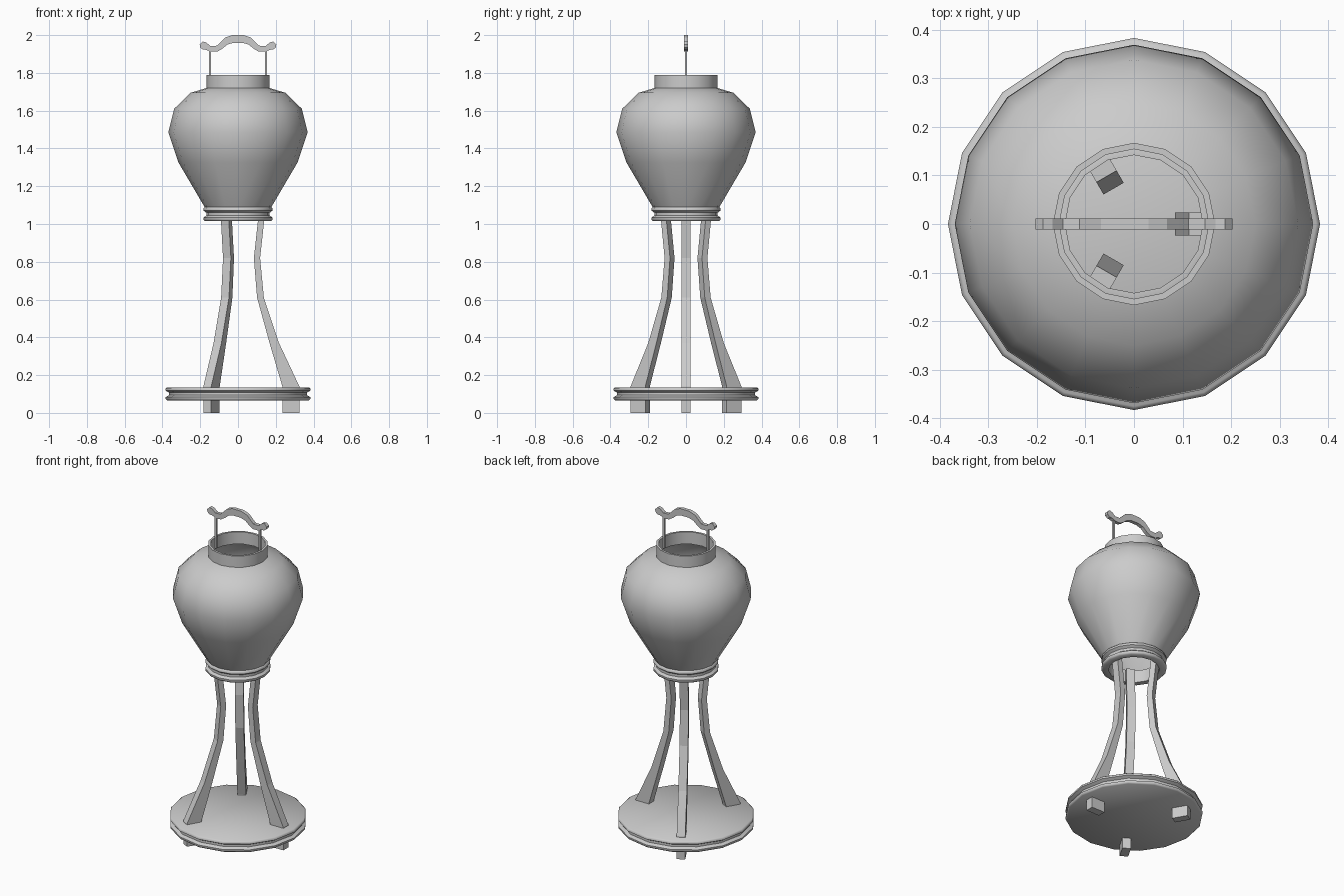
import bpy, bmesh, math
from mathutils import Matrix

if "Cube" in bpy.data.objects:
    bpy.data.objects.remove(bpy.data.objects["Cube"])

SIDES = 16


def finish(bm, name, smooth_angle=None, closed=True):
    if closed:
        bmesh.ops.recalc_face_normals(bm, faces=bm.faces[:])
    me = bpy.data.meshes.new(name)
    bm.to_mesh(me)
    bm.free()
    if smooth_angle is not None:
        for p in me.polygons:
            p.use_smooth = True
        me.set_sharp_from_angle(angle=math.radians(smooth_angle))
    ob = bpy.data.objects.new(name, me)
    bpy.context.collection.objects.link(ob)
    return ob


def lathe(name, profile, angle, loop=False, cap=False):
    """Revolve (radius, z) points, listed bottom to top on the outside."""
    bm = bmesh.new()
    rings = []
    for r, z in profile:
        rings.append([bm.verts.new((r * math.cos(2 * math.pi * i / SIDES),
                                    r * math.sin(2 * math.pi * i / SIDES), z))
                      for i in range(SIDES)])
    pairs = list(zip(rings, rings[1:]))
    if loop:
        pairs.append((rings[-1], rings[0]))
    for a, b in pairs:
        for i in range(SIDES):
            j = (i + 1) % SIDES
            bm.faces.new((a[i], a[j], b[j], b[i]))
    if cap:
        bm.faces.new(rings[0][::-1])
        bm.faces.new(rings[-1])
    return finish(bm, name, angle, closed=loop or cap)


def strip(name, side_a, side_b, half_width, turn=0.0):
    """Bar in the xz plane between two matching edge lines, given width in y."""
    bm = bmesh.new()
    rows = [[bm.verts.new((x, y, z)) for (x, z), y in
             ((a, -half_width), (b, -half_width), (b, half_width), (a, half_width))]
            for a, b in zip(side_a, side_b)]
    for p, q in zip(rows, rows[1:]):
        for i in range(4):
            j = (i + 1) % 4
            bm.faces.new((p[i], p[j], q[j], q[i]))
    bm.faces.new(rows[0])
    bm.faces.new(rows[-1])
    bm.transform(Matrix.Rotation(turn, 4, 'Z'))
    return finish(bm, name)


def double_lip(radius, depth, z0, z1):
    """Outer edge with two lips and a groove between them."""
    h = z1 - z0
    return [(radius - 0.008, z0), (radius, z0 + 0.1 * h), (radius, z0 + 0.25 * h),
            (radius - depth, z0 + 0.4 * h), (radius - depth, z0 + 0.6 * h),
            (radius, z0 + 0.75 * h), (radius, z0 + 0.9 * h), (radius - 0.008, z1)]


# Round base plate
lathe("base_plate", double_lip(0.383, 0.018, 0.066, 0.135), 50, cap=True)

# Open ring carrying the lantern
lathe("lower_ring", double_lip(0.183, 0.015, 1.015, 1.09)
      + [(0.142, 1.09), (0.142, 1.015)], 50, loop=True)

# Lantern shell, open at both ends
lathe("lantern_body", [(0.168, 1.075), (0.315, 1.325), (0.369, 1.485),
                       (0.338, 1.61), (0.25, 1.695), (0.16, 1.722)], 60)

# Neck collar
lathe("neck_collar", [(0.167, 1.715), (0.167, 1.79), (0.154, 1.79), (0.154, 1.715)],
      40, loop=True)

# Three bent legs
heights = [0, 0.14, 0.37, 0.61, 0.82, 1.085]
inner = [0.235, 0.235, 0.167, 0.101, 0.084, 0.113]
outer = [0.325, 0.325, 0.217, 0.137, 0.117, 0.146]
for k in range(3):
    strip(f"leg_{k + 1}", list(zip(inner, heights)), list(zip(outer, heights)),
          0.024, k * 2 * math.pi / 3)

# Wavy carrying handle, mirrored left to right
top = [(-0.203, 1.95), (-0.187, 1.966), (-0.168, 1.961), (-0.146, 1.942),
       (-0.112, 1.944), (-0.094, 1.962), (-0.068, 1.987), (-0.03, 2.0)]
low = [(-0.2, 1.935), (-0.187, 1.924), (-0.168, 1.922), (-0.146, 1.912),
       (-0.11, 1.912), (-0.08, 1.93), (-0.058, 1.949), (-0.026, 1.959)]
mirror = lambda pts: pts + [(-x, z) for x, z in reversed(pts)]
strip("handle", mirror(top), mirror(low), 0.011)

# Handle posts
for side, label in ((-1, "left"), (1, "right")):
    x = side * 0.148
    strip(f"handle_post_{label}", [(x - 0.006, 1.722), (x - 0.006, 1.92)],
          [(x + 0.006, 1.722), (x + 0.006, 1.92)], 0.006)
